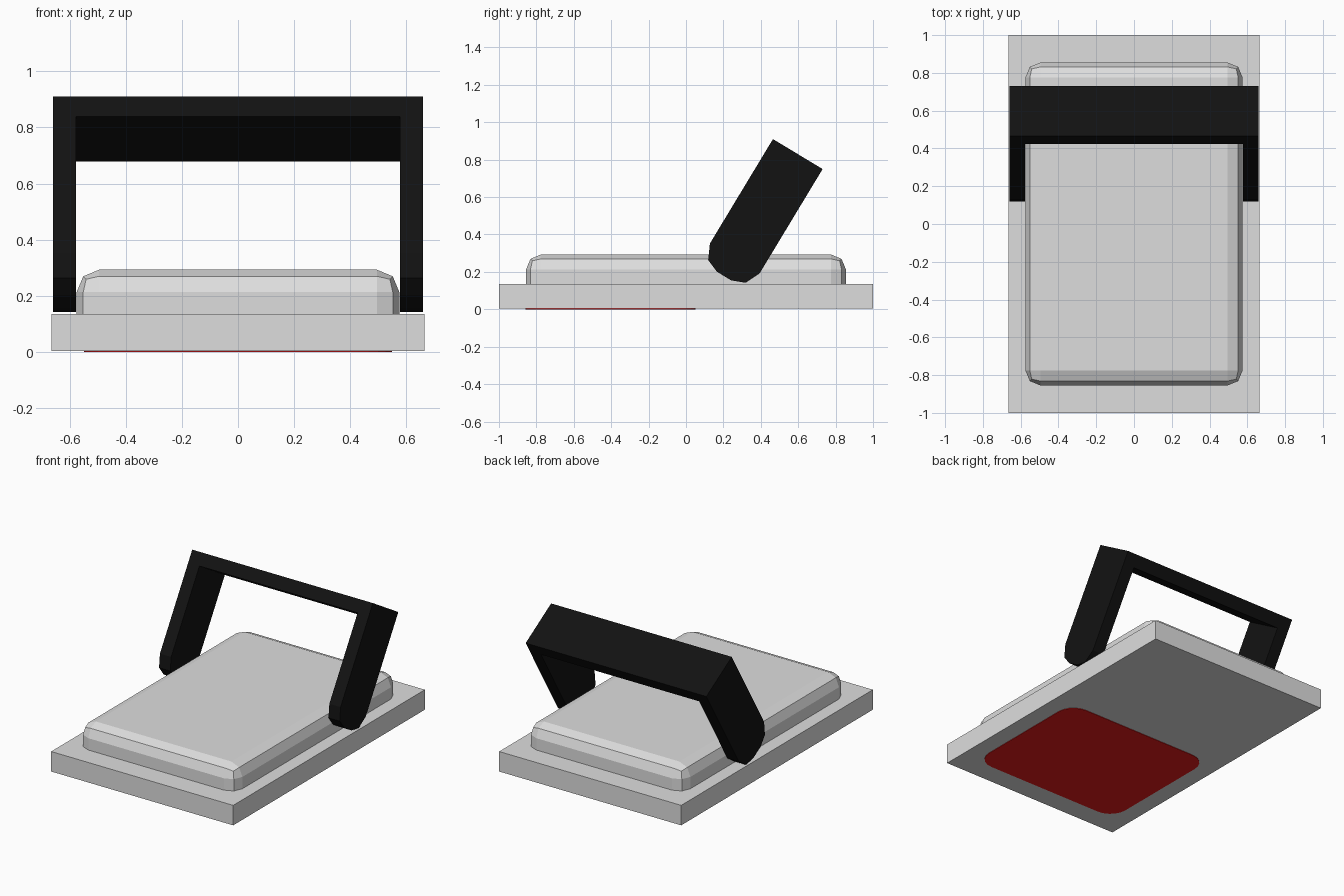
import bpy
import bmesh
from mathutils import Vector

cube = bpy.data.objects.get("Cube")
if cube:
    bpy.data.objects.remove(cube, do_unlink=True)


def make_material(name, color):
    mat = bpy.data.materials.new(name)
    mat.use_nodes = True
    mat.diffuse_color = (*color, 1)
    mat.node_tree.nodes["Principled BSDF"].inputs["Base Color"].default_value = (*color, 1)
    return mat


grey = make_material("light grey", (0.73, 0.73, 0.73))
black = make_material("black", (0.006, 0.006, 0.006))
red = make_material("red", (0.8, 0.01, 0.01))


def finish(bm, name, mat):
    bmesh.ops.recalc_face_normals(bm, faces=bm.faces)
    mesh = bpy.data.meshes.new(name)
    bm.to_mesh(mesh)
    bm.free()
    mesh.materials.append(mat)
    obj = bpy.data.objects.new(name, mesh)
    bpy.context.collection.objects.link(obj)
    return obj


def box(name, low, high, mat, radius=0, segments=1, round_top=False):
    """Box between two corners, with rounded upright edges and optionally a rounded top rim."""
    low, high = Vector(low), Vector(high)
    bm = bmesh.new()
    bmesh.ops.create_cube(bm, size=1)
    for v in bm.verts:
        v.co = (low + high) / 2 + v.co * (high - low)
    if radius:
        middle = (low.z + high.z) / 2
        edges = []
        for e in bm.edges:
            heights = [v.co.z for v in e.verts]
            upright = min(heights) < middle < max(heights)
            if upright or (round_top and min(heights) > middle):
                edges.append(e)
        bmesh.ops.bevel(bm, geom=edges, offset=radius, segments=segments,
                        profile=0.5, affect='EDGES')
    return finish(bm, name, mat)


def extrude_x(name, profile, x0, x1, mat):
    """Extrude a (y, z) profile from x0 to x1."""
    bm = bmesh.new()
    face = bm.faces.new([bm.verts.new((x0, p.x, p.y)) for p in profile])
    result = bmesh.ops.extrude_face_region(bm, geom=[face])
    verts = [g for g in result["geom"] if isinstance(g, bmesh.types.BMVert)]
    bmesh.ops.translate(bm, verts=verts, vec=(x1 - x0, 0, 0))
    return finish(bm, name, mat)


# Slab, raised cover and the coloured panel underneath
box("base", (-0.665, -1, 0.003), (0.665, 1, 0.135), grey)
box("cover", (-0.575, -0.855, 0.13), (0.575, 0.855, 0.293), grey, 0.08, 2, True)
box("underside_panel", (-0.548, -0.857, 0), (0.548, 0.05, 0.005), red, 0.12, 5)

# Tilted handle, laid out across its width and down from its top front edge
top = Vector((0.465, 0.91))
across = Vector((0.856, -0.517))
down = Vector((-0.517, -0.856))
WIDTH, THICK, OUTER = 0.31, 0.082, 0.66


def tilted(points):
    return [top + across * u + down * v for u, v in points]


half_end = [(0, 0), (0, 0.652), (0.038, 0.733), (0.11, 0.762)]
leg = tilted(half_end + [(WIDTH - u, v) for u, v in reversed(half_end)])
for side, name in ((1, "left"), (-1, "right")):
    extrude_x("handle_leg_" + name, leg, side * (OUTER - THICK), side * OUTER, black)

bar = tilted([(0, 0), (0, THICK), (WIDTH, THICK), (WIDTH, 0)])
extrude_x("handle_bar", bar, THICK - OUTER, OUTER - THICK, black)
